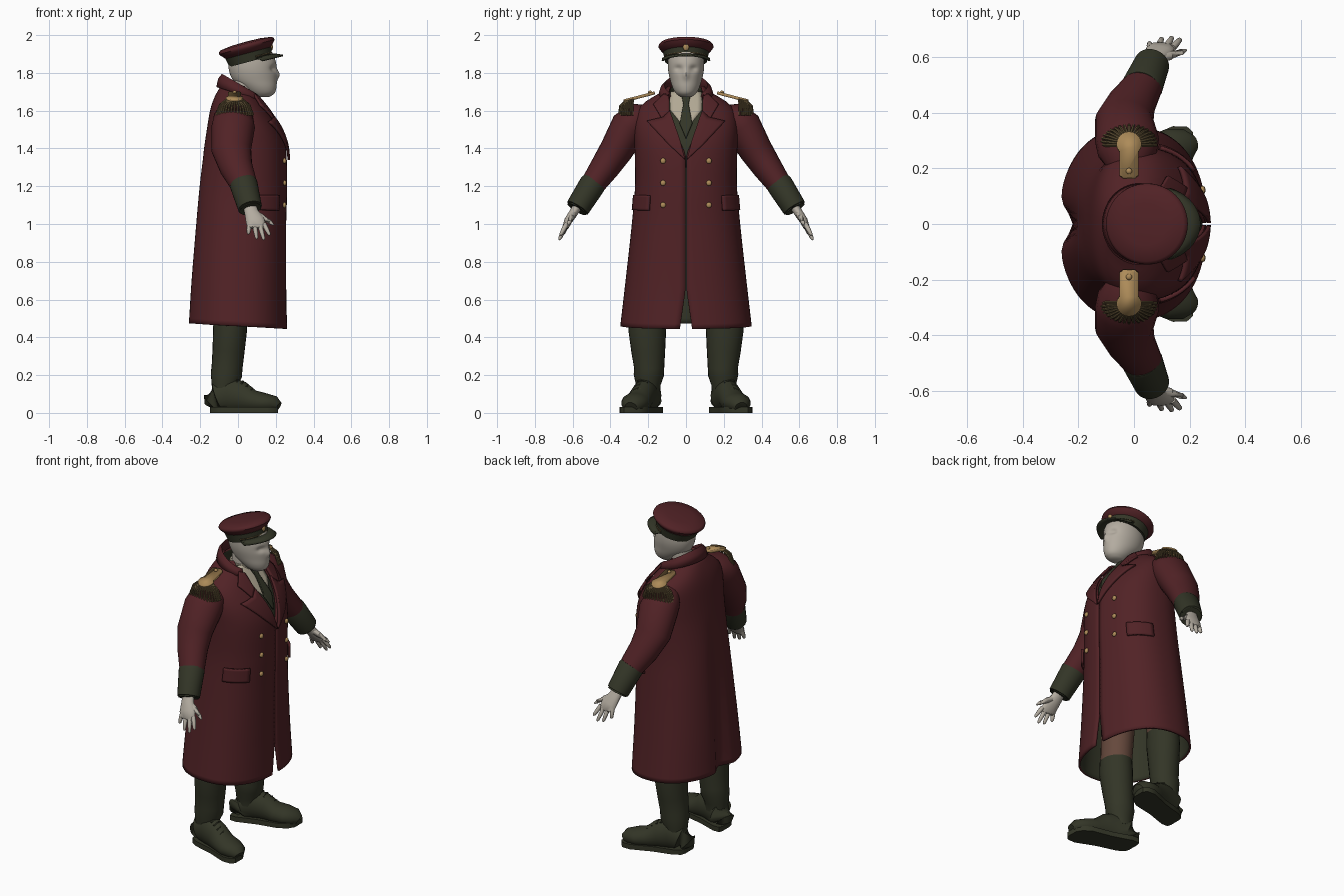
import bpy, bmesh
from math import sin, cos, tan, asin, pi, radians, copysign, exp
from mathutils import Vector

cube = bpy.data.objects.get("Cube")
if cube:
    bpy.data.objects.remove(cube, do_unlink=True)


def material(name, *rgb):
    m = bpy.data.materials.new(name)
    m.use_nodes = True
    m.diffuse_color = (*rgb, 1)
    b = next(n for n in m.node_tree.nodes if n.type == 'BSDF_PRINCIPLED')
    b.inputs["Base Color"].default_value = (*rgb, 1)
    b.inputs["Roughness"].default_value = 0.8
    return m


RED = material("dark red wool", .082, .016, .019)
GREEN = material("dark olive", .033, .036, .02)
SKIN = material("pale grey skin", .45, .41, .35)
GOLD = material("gold", .42, .26, .10)
FRINGE = material("dark gold fringe", .10, .07, .03)
SHIRT = material("cream shirt", .45, .40, .30)
BROWN = material("brown trousers", .13, .065, .045)


def finish(name, bm, mats, mirror=False, thick=0, offset=-1, recalc=True):
    if recalc:
        bmesh.ops.recalc_face_normals(bm, faces=bm.faces)
    me = bpy.data.meshes.new(name)
    bm.to_mesh(me)
    bm.free()
    for m in mats:
        me.materials.append(m)
    ob = bpy.data.objects.new(name, me)
    bpy.context.collection.objects.link(ob)
    bpy.ops.object.select_all(action='DESELECT')
    ob.select_set(True)
    bpy.context.view_layer.objects.active = ob
    bpy.ops.object.shade_smooth_by_angle(angle=radians(45))
    if thick:
        s = ob.modifiers.new("thickness", 'SOLIDIFY')
        s.thickness, s.offset = thick, offset
        s.material_offset = len(mats) - 1
    if mirror:
        ob.modifiers.new("mirror", 'MIRROR').use_axis = (False, True, False)
    return ob


def skin_rings(bm, rings, closed=True, caps=True):
    """Join rings of points into a surface."""
    vs = [[bm.verts.new(p) for p in r] for r in rings]
    n = len(vs[0])
    for a, b in zip(vs, vs[1:]):
        for j in range(n if closed else n - 1):
            k = (j + 1) % n
            bm.faces.new((a[j], a[k], b[k], b[j]))
    if caps:
        bm.faces.new(vs[0][::-1])
        bm.faces.new(vs[-1])


def add_tube(bm, path, radii, n=16, floor=None):
    """Elliptical tube; radii are (along x, across) pairs."""
    pts = [Vector(p) for p in path]
    rings = []
    for i, p in enumerate(pts):
        d = (pts[min(i + 1, len(pts) - 1)] - pts[max(i - 1, 0)]).normalized()
        ref = Vector((1, 0, 0)) if abs(d.x) < .8 else Vector((0, 1, 0))
        u = (ref - d * ref.dot(d)).normalized()
        v = d.cross(u)
        a, b = radii[i]
        ring = [p + u * a * cos(2 * pi * k / n) + v * b * sin(2 * pi * k / n) for k in range(n)]
        if floor is not None:
            for q in ring:
                q.z = max(q.z, floor)
        rings.append(ring)
    skin_rings(bm, rings)


def tube(name, path, radii, mat, mirror=False, n=16, floor=None):
    bm = bmesh.new()
    add_tube(bm, path, radii, n, floor)
    return finish(name, bm, [mat], mirror)


def ball(name, loc, size, mat, mirror=False):
    bm = bmesh.new()
    bmesh.ops.create_uvsphere(bm, u_segments=16, v_segments=8, radius=1)
    for v in bm.verts:
        v.co = Vector(loc) + v.co * Vector(size)
    return finish(name, bm, [mat], mirror)


def sample(keys, z):
    """Smooth interpolation of rows (z, back, front, half width)."""
    z = min(max(z, keys[0][0]), keys[-1][0])
    i = max(k for k in range(len(keys) - 1) if keys[k][0] <= z)
    a, b = keys[i], keys[i + 1]
    p, q = keys[max(i - 1, 0)], keys[min(i + 2, len(keys) - 1)]
    h = b[0] - a[0]
    s = (z - a[0]) / h
    out = []
    for c in (1, 2, 3):
        m0 = (b[c] - p[c]) / (b[0] - p[0]) * h
        m1 = (q[c] - a[c]) / (q[0] - a[0]) * h
        out.append((2*s**3 - 3*s*s + 1) * a[c] + (s**3 - 2*s*s + s) * m0
                   + (3*s*s - 2*s**3) * b[c] + (s**3 - s*s) * m1)
    return out


# Coat body: open sheet, slit at the hem and opened to a V at the chest
COAT = [(.46, -.27, .26, .348), (.7, -.255, .255, .32), (1.0, -.23, .255, .287),
        (1.2, -.21, .26, .27), (1.4, -.18, .253, .272), (1.5, -.165, .222, .275),
        (1.58, -.152, .172, .265), (1.63, -.14, .135, .235), (1.67, -.125, .105, .18),
        (1.70, -.11, .085, .125), (1.73, -.09, .075, .095)]
POW = 2.3


def surf(t, z, off=0):
    xb, xf, hw = sample(COAT, z)
    c, s = cos(t), sin(t)
    x = (xb + xf) / 2 + (xf - xb) / 2 * copysign(abs(c) ** (2 / POW), c)
    y = hw * copysign(abs(s) ** (2 / POW), s)
    low = max(0, min(1, (1.4 - z) / .9))
    if c < 0:
        x += .05 * low * exp(-(y / .06) ** 2)
    return Vector((x + off * c, y + off * s, z - .015 * c * low))


def angle_at(y, z):
    hw = sample(COAT, z)[2]
    return copysign(asin(min(.9, abs(y) / hw) ** (POW / 2)), y)


def opening(z):
    if z < .66:
        return .003 + .03 * (.66 - z) / .2
    return .003 + min(.09, max(0, z - 1.37) * .42)


bm = bmesh.new()
rings = []
for i in range(49):
    z = .46 + 1.27 * i / 48
    g = angle_at(opening(z), z)
    rings.append([surf(g + (2 * pi - 2 * g) * k / 80, z) for k in range(81)])
skin_rings(bm, rings, closed=False, caps=False)
finish("coat", bm, [RED, GREEN], thick=.012, recalc=False)


def patch(name, pts, mat, off, thick, mirror=False, by_angle=False):
    """Plate that follows the coat; points are (y or angle, z)."""
    bm = bmesh.new()
    f = bm.faces.new([bm.verts.new((0, a, b)) for a, b in pts])
    f.normal_update()
    if f.normal.x < 0:
        f.normal_flip()
    bmesh.ops.triangulate(bm, faces=bm.faces)
    bmesh.ops.subdivide_edges(bm, edges=bm.edges, cuts=6, use_grid_fill=True)
    for v in bm.verts:
        a, z = v.co.y, v.co.z
        v.co = surf(a if by_angle else angle_at(a, z), z, off)
    return finish(name, bm, [mat], mirror, thick, 1, recalc=False)


# Layers in the neck opening
patch("waistcoat", [(-.13, 1.3), (.13, 1.3), (.1, 1.7), (-.1, 1.7)], GREEN, -.018, .004)
patch("shirt_front", [(0, 1.5), (.085, 1.6), (.09, 1.7), (-.09, 1.7), (-.085, 1.6)], SHIRT, -.012, .004)
patch("tie", [(0, 1.45), (.034, 1.53), (.014, 1.63), (.024, 1.68), (-.024, 1.68), (-.014, 1.63), (-.034, 1.53)],
      GREEN, -.006, .009)

# Lapels, collar and pocket flaps
patch("lapels", [(.004, 1.34), (.09, 1.42), (.2, 1.54), (.115, 1.56), (.085, 1.6), (.03, 1.44)],
      RED, .004, .014, True)
patch("collar_points", [(.085, 1.59), (.125, 1.555), (.165, 1.625), (.11, 1.68), (.085, 1.67)],
      RED, .006, .014, True)
bm = bmesh.new()
rings = []
for r, z0, dz in ((.135, 1.685, .04), (.125, 1.72, .05), (.105, 1.735, .06), (.093, 1.69, .05)):
    ring = []
    for k in range(41):
        t = radians(48 + 264 * k / 40)
        ring.append((.02 + r * cos(t), r * 1.08 * sin(t), z0 - dz * cos(t)))
    rings.append(ring)
skin_rings(bm, rings, closed=False, caps=False)
finish("collar", bm, [RED], thick=.01, recalc=False)
flap = [(radians(a), z) for a, z in ((40, 1.075), (76, 1.075), (76, 1.155), (40, 1.155))]
patch("pocket_flaps", flap, RED, .002, .014, True, True)

# Coat buttons
for i, z in enumerate((1.105, 1.22, 1.335)):
    ball(f"coat_buttons_{i + 1}", surf(angle_at(.12, z), z, .004), (.01, .015, .015), GOLD, True)

# Arms and hands
tube("sleeves", [(-.025, .2, 1.57), (-.025, .25, 1.56), (-.025, .30, 1.515), (-.035, .37, 1.39),
                 (-.01, .43, 1.3), (.035, .5, 1.2), (.05, .54, 1.14)],
     [(.07, .06), (.105, .09), (.115, .1), (.105, .088), (.088, .078), (.07, .064), (.06, .056)], RED, True, 24)
tube("cuffs", [(.026, .488, 1.222), (.03, .495, 1.21), (.064, .574, 1.085), (.066, .578, 1.078), (.06, .565, 1.1)],
     [(.07, .066), (.074, .07), (.064, .064), (.058, .058), (.045, .04)], GREEN, True, 24)
bm = bmesh.new()
add_tube(bm, [(.06, .57, 1.1), (.072, .595, 1.06), (.09, .622, 1.02), (.1, .637, .985), (.1, .64, .977)],
         [(.034, .026), (.038, .024), (.05, .022), (.048, .017), (.04, .01)], 14)
for x, tip in ((.06, (.055, .65, .945)), (.087, (.1, .668, .92)), (.114, (.138, .672, .915)), (.138, (.168, .665, .94))):
    a, b = Vector((x, .632, 1.0)), Vector(tip)
    add_tube(bm, [a, a.lerp(b, .5), a.lerp(b, .9), b], [(.013, .013), (.012, .012), (.009, .009), (.003, .003)], 8)
add_tube(bm, [(.085, .595, 1.06), (.13, .605, 1.035), (.17, .618, 1.01), (.188, .625, .995)],
         [(.018, .018), (.016, .016), (.012, .012), (.004, .004)], 8)
finish("hands", bm, [SKIN], True)

# Epaulettes: sloping board, rounded pad, button and fanned fringe
bm = bmesh.new()
outline = [(.022, .16), (.035, .15), (.035, .26)]
outline = [(.02, .165), (.034, .175), (.034, .26)]
outline += [(.045 * cos(radians(a)), .285 + .045 * sin(radians(a))) for a in range(-15, 91, 15)]
outline += [(-x, y) for x, y in outline[-2::-1]]
bm.faces.new([bm.verts.new((x - .018, y, 1.702 - .26 * (y - .135))) for x, y in outline])
finish("epaulette_boards", bm, [GOLD], True, .016, 0)
ball("epaulette_buttons", (-.018, .19, 1.698), (.011, .011, .008), GOLD, True)
bm = bmesh.new()
for k in range(19):
    a = radians(-95 + 190 * k / 18)
    root = Vector((-.018 + .042 * sin(a), .285 + .042 * cos(a), 1.658 - .011 * cos(a)))
    tip = Vector((-.018 + .098 * sin(a), .29 + .065 * cos(a), 1.575))
    mid = root.lerp(tip, .5) + Vector((.008 * sin(a), .008 * cos(a), .014))
    add_tube(bm, [root, mid, tip], [(.006, .006)] * 3, 6)
finish("epaulette_fringes", bm, [FRINGE], True)

# Head: lofted, with brow, eye hollows and nose
HEAD = [(1.672, .09, .165, .03), (1.69, .06, .192, .052), (1.72, .02, .203, .07), (1.76, -.025, .205, .083),
        (1.81, -.047, .205, .094), (1.86, -.05, .2, .096), (1.91, -.04, .18, .09)]
bm = bmesh.new()
rings = []
for i in range(33):
    z = 1.672 + .238 * i / 32
    xb, xf, hw = sample(HEAD, z)
    ring = []
    for k in range(64):
        t = 2 * pi * k / 64
        x, y = (xb + xf) / 2 + (xf - xb) / 2 * cos(t), hw * sin(t)
        if cos(t) > 0:
            x -= .016 * exp(-((abs(y) - .04) / .02) ** 2 - ((z - 1.823) / .016) ** 2)
            x += .015 * exp(-(y / .015) ** 2 - ((z - 1.79) / .025) ** 2)
        ring.append((x, y, z))
    rings.append(ring)
skin_rings(bm, rings)
finish("head", bm, [SKIN])
tube("neck", [(.02, 0, 1.6), (.035, 0, 1.76)], [(.06, .06), (.06, .06)], SKIN, n=24)
tube("shirt_collar", [(.025, 0, 1.62), (.03, 0, 1.705)], [(.078, .08), (.07, .07)], SHIRT, n=24)

# Peaked cap, tilted back
TILT = radians(15)


def cap_part(name, profile, mat):
    bm = bmesh.new()
    rings = []
    for r, h in profile:
        ring = []
        for k in range(48):
            t = 2 * pi * k / 48
            x, y = r * cos(t), r * .96 * sin(t)
            ring.append((.05 + x * cos(TILT) - h * sin(TILT), y, 1.925 + x * sin(TILT) + h * cos(TILT)))
        rings.append(ring)
    skin_rings(bm, rings)
    return finish(name, bm, [mat])


cap_part("cap_crown", [(.115, -.022), (.124, -.02), (.146, .004), (.152, .013), (.15, .022), (.14, .031), (.08, .039),
                       (.01, .041)], RED)
cap_part("cap_band", [(.11, -.064), (.116, -.066), (.126, -.02), (.11, -.015)], GREEN)
bm = bmesh.new()
rings = []
for r, cx, z0, dz in ((.115, .05, 1.866, .032), (.148, .055, 1.862, .036), (.17, .068, 1.846, .046)):
    rings.append([(cx + r * cos(t), min(r, .135) * sin(t), z0 + dz * cos(t))
                  for t in (radians(-68 + 136 * k / 24) for k in range(25))])
skin_rings(bm, rings, closed=False, caps=False)
finish("cap_visor", bm, [GREEN], thick=.008, offset=0)
arc = [radians(-70 + 140 * k / 24) for k in range(25)]
tube("cap_cord", [(.05 + .126 * cos(t), .121 * sin(t), 1.876 + .032 * cos(t)) for t in arc],
     [(.004, .004)] * 25, FRINGE, n=6)
ball("cap_badge", (.176, 0, 1.937), (.009, .016, .02), GOLD)

# Legs
tube("trousers", [(-.04, .17, .95), (-.04, .205, .49)], [(.1, .1), (.085, .093)], BROWN, True, 24)
tube("leggings", [(-.04, .205, .52), (-.042, .205, .44), (-.05, .2, .33), (-.058, .195, .24), (-.062, .197, .2),
                  (-.07, .2, .15), (-.07, .2, .1)],
     [(.088, .098), (.09, .1), (.085, .09), (.082, .08), (.083, .08), (.07, .066), (.066, .062)], GREEN, True, 24)

# Boots point slightly outward
TURN = tan(radians(17))


def foot(x, z):
    return (x, .205 + (x + .07) * TURN, z)


SHAPE = [(-.148, .03, .07), (-.14, .055, .11), (-.10, .068, .17), (-.04, .066, .19), (.02, .064, .165),
         (.08, .07, .12), (.14, .076, .105), (.19, .06, .09), (.212, .032, .06)]
tube("boots", [foot(x, h / 2) for x, w, h in SHAPE], [(w, h / 2) for x, w, h in SHAPE], GREEN, True, 24, .012)
bm = bmesh.new()
skin_rings(bm, [[foot(x, z)[:1] + (foot(x, z)[1] + s * (w + .006), z)
                 for s, row in ((1, SHAPE), (-1, SHAPE[::-1])) for x, w, h in row] for z in (0, .03)])
finish("boot_soles", bm, [GREEN], True)
bm = bmesh.new()
for x, h in ((0, .174), (.025, .163), (.05, .146), (.075, .126)):
    a = Vector(foot(x, h))
    add_tube(bm, [a + Vector((.006, -.03, -.008)), a + Vector((0, 0, .004)), a + Vector((-.006, .03, -.008))],
             [(.006, .006)] * 3, 6)
finish("boot_laces", bm, [GREEN], True)
